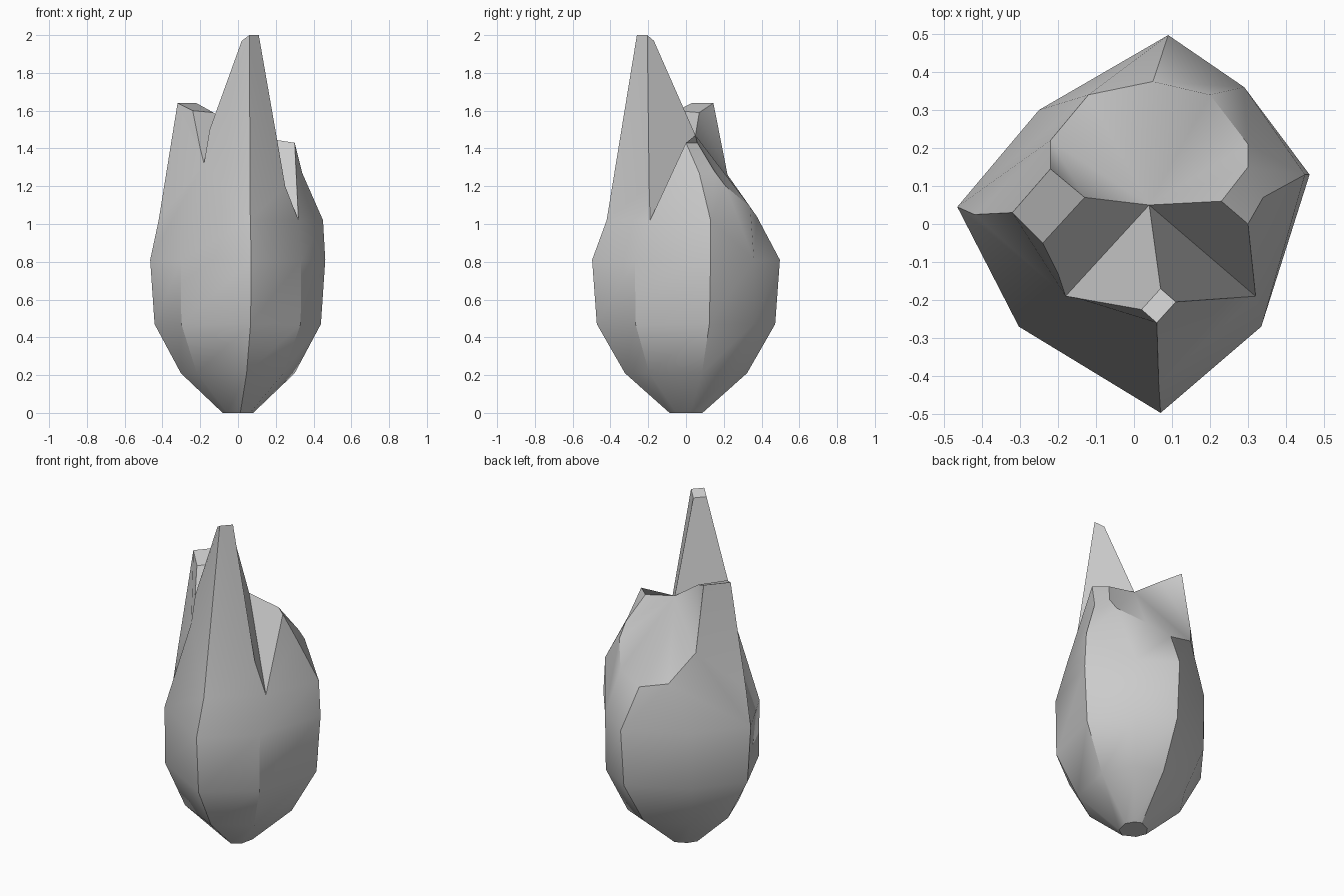
import bpy, bmesh

if "Cube" in bpy.data.objects:
    bpy.data.objects.remove(bpy.data.objects["Cube"])

bm = bmesh.new()

# Widest ring: four ridges alternating with four valleys, counter-clockwise from the front
ring = [(.07, -.497), (.335, -.27), (.462, .13), (.29, .36),
        (.09, .497), (-.25, .30), (-.465, .045), (-.303, -.27)]
# height, ridge scale, valley scale
levels = [(0, .175, .19), (.21, .65, .72), (.47, .95, .99), (.81, 1, 1)]

# Lower bulb
rows = [[bm.verts.new((x * (s, v)[i % 2], y * (s, v)[i % 2], z))
         for i, (x, y) in enumerate(ring)] for z, s, v in levels]
bm.faces.new(rows[0])
for lo, hi in zip(rows, rows[1:]):
    for i in range(8):
        j = (i + 1) % 8
        bm.faces.new((lo[i], lo[j], hi[j], hi[i]))

# Upper corners: front spike (s), right petal (p), back rim (e), left spike (t)
pts = dict(
    a=(.065, -.42, 1.02), s0=(.06, -.26, 2), s1=(.11, -.205, 2),
    s2=(.07, -.17, 1.97), s3=(.02, -.225, 1.97),
    r=(.25, -.195, 1.2), b=(.32, -.19, 1.02),
    l=(-.15, -.195, 1.5), h=(-.18, -.19, 1.32), mid=(.04, .05, 1.47),
    c=(.45, .13, 1.02), p0=(.34, .07, 1.27), p1=(.30, 0, 1.43),
    p2=(.23, .06, 1.43), p3=(.30, .15, 1.28),
    e1=(.30, .21, 1.2), e2=(.20, .34, 1.09), e3=(.05, .375, 1.04),
    e4=(-.12, .34, 1.09), e5=(-.22, .22, 1.26), g=(-.42, .025, 1.02),
    t0=(-.32, .03, 1.64), t1=(-.22, .145, 1.64), t2=(-.13, .07, 1.59),
    t3=(-.24, -.05, 1.6), t4=(-.2, -.13, 1.4))
V = {k: bm.verts.new(co) for k, co in pts.items()}
V.update(zip("ABCDEFGH", rows[-1]))

faces = [
    # front spike
    "A B b a", "a b r s1 s0", "H A a h", "a s0 s3 l h", "s0 s1 s2 s3",
    "s1 s2 mid b r", "s2 s3 l h mid",
    # right petal
    "B C c b", "b c p0 p1", "p1 p2 mid b", "p1 p0 p3 p2",
    # back walls
    "C D e2 e1 c", "c e1 p3 p0", "D E e3 e2", "E F e4 e3", "F G g e5 e4",
    # left spike
    "g t0 t1 e5", "G H h g", "g h t4 t3 t0", "t0 t1 t2 t3", "t3 t2 mid h t4",
    "t1 e5 t2", "t2 e5 mid",
    # sloping back top
    "mid e5 e4", "mid e4 e3", "mid e3 e2", "mid e2 e1", "mid e1 p3 p2"]
for f in faces:
    bm.faces.new([V[k] for k in f.split()])
bmesh.ops.recalc_face_normals(bm, faces=bm.faces)

mesh = bpy.data.meshes.new("spiked_bud")
bm.to_mesh(mesh)
bm.free()
bud = bpy.data.objects.new("spiked_bud", mesh)
bpy.context.collection.objects.link(bud)
bpy.context.view_layer.objects.active = bud
bud.select_set(True)
bpy.ops.object.shade_smooth_by_angle(angle=0.56)
